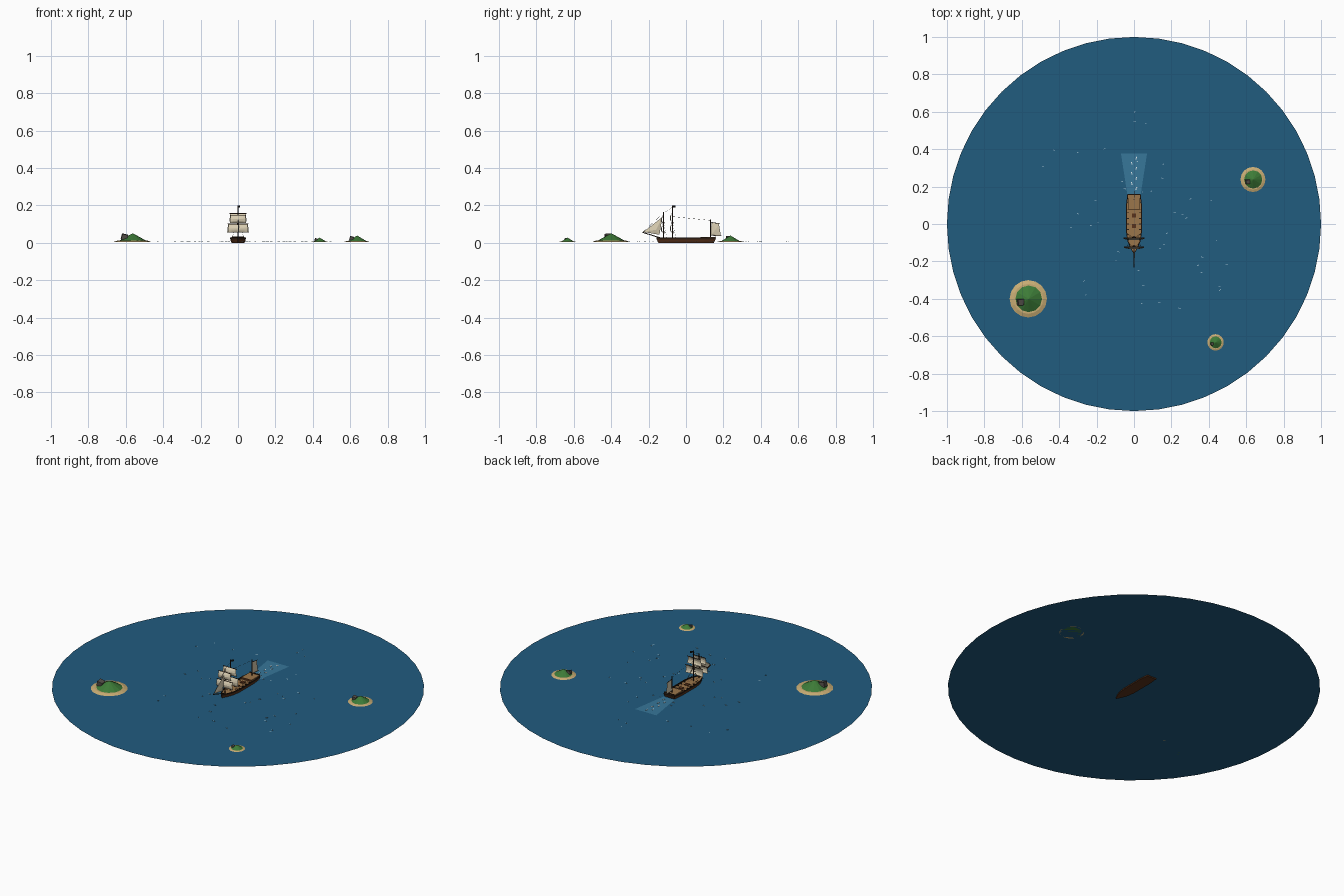
import bpy, bmesh, math, random
from mathutils import Vector

if "Cube" in bpy.data.objects:
    bpy.data.objects.remove(bpy.data.objects["Cube"])
random.seed(4)
SEA = 0.005
mats = {}


def paint(ob, hexcol):
    if hexcol not in mats:
        m = bpy.data.materials.new("paint_" + hexcol)
        c = [(int(hexcol[i:i + 2], 16) / 255) ** 2.2 for i in (0, 2, 4)]
        m.diffuse_color = (*c, 1)
        m.use_nodes = True
        m.node_tree.nodes["Principled BSDF"].inputs["Base Color"].default_value = m.diffuse_color
        mats[hexcol] = m
    ob.data.materials.append(mats[hexcol])
    return ob


def mesh(name, verts, faces, col):
    me = bpy.data.meshes.new(name)
    me.from_pydata(verts, [], faces)
    bm = bmesh.new()
    bm.from_mesh(me)
    bmesh.ops.recalc_face_normals(bm, faces=bm.faces)
    bm.to_mesh(me)
    bm.free()
    ob = bpy.data.objects.new(name, me)
    bpy.context.collection.objects.link(ob)
    return paint(ob, col)


def box(name, loc, size, col, rot=(0, 0, 0)):
    bpy.ops.mesh.primitive_cube_add(size=1, location=loc, rotation=rot)
    ob = bpy.context.object
    ob.name, ob.scale = name, size
    return paint(ob, col)


def cone(name, loc, r1, r2, h, n, col):
    bpy.ops.mesh.primitive_cone_add(vertices=n, radius1=r1, radius2=r2, depth=h,
                                    location=(loc[0], loc[1], loc[2] + h / 2))
    bpy.context.object.name = name
    return paint(bpy.context.object, col)


def spar(name, a, b, r, col, n=6):
    a, b = Vector(a), Vector(b)
    bpy.ops.mesh.primitive_cylinder_add(vertices=n, radius=r, depth=(b - a).length, location=(a + b) / 2,
                                        rotation=(b - a).to_track_quat('Z', 'Y').to_euler())
    bpy.context.object.name = name
    return paint(bpy.context.object, col)


WOOD, DARK, DECK, SAIL, ROPE = "5a3520", "33241a", "9a754c", "d8ccb0", "2a241e"

# sea disc
bpy.ops.mesh.primitive_circle_add(vertices=48, radius=1, fill_type='NGON', location=(0, 0, SEA))
bpy.context.object.name = "sea"
paint(bpy.context.object, "265c7e")

# hull: half outline (y, half width) lofted through several levels
HALF = [(0.158, 0.034), (0.10, 0.041), (-0.04, 0.041), (-0.09, 0.034), (-0.125, 0.02), (-0.157, 0.002)]


def ring(s, z, sy=1):
    pts = [(w * s, y * sy, z) for y, w in HALF]
    return pts + [(-x, y, z) for x, y, z in reversed(pts)]


def loft(name, levels, col, caps=True):
    n = len(HALF) * 2
    v = [p for l in levels for p in ring(*l)]
    f = [(k * n + i, k * n + (i + 1) % n, (k + 1) * n + (i + 1) % n, (k + 1) * n + i)
         for k in range(len(levels) - 1) for i in range(n)]
    if caps:
        f += [tuple(range(n)), tuple(range(len(v) - n, len(v)))]
    return mesh(name, v, f, col)


loft("hull", [(0.85, 0, 0.94), (0.97, 0.012, 0.98), (1, 0.02, 1)], WOOD)
loft("deck", [(0.92, 0.019, 0.97), (0.92, 0.021, 0.97)], DECK)
loft("bulwark", [(1, 0.018, 1), (1.04, 0.027, 1.01), (0.93, 0.027, 0.97), (0.92, 0.02, 0.97)], DARK, False)

# raised stern deck, cabin front, hatches and deck planking seams
box("stern_deck", (0, 0.118, 0.025), (0.066, 0.076, 0.011), DECK)
box("stern_rail", (0, 0.156, 0.031), (0.066, 0.004, 0.008), DARK)
box("cabin_front", (0, 0.079, 0.025), (0.067, 0.003, 0.012), WOOD)
for y in (0.045, -0.01):
    box("hatch", (0, y, 0.0225), (0.024, 0.022, 0.005), WOOD)
for x in (-0.024, -0.016, 0.016, 0.024):
    box("deck_seam", (x, -0.005, 0.0211), (0.001, 0.16, 0.0006), WOOD)
for s in (-1, 1):
    for y in (-0.03, 0, 0.03, 0.06):
        box("gun", (s * 0.034, y, 0.0235), (0.014, 0.004, 0.004), ROPE)


# billowing square sail hung from a yard
def square_sail(name, y, z0, z1, wb, wt):
    nx, nz = 6, 4
    v, f = [], []
    for j in range(nz + 1):
        t = j / nz
        for i in range(nx + 1):
            u = 2 * i / nx - 1
            belly = 0.011 * math.sin(math.pi * (0.1 + 0.9 * t)) * (1 - 0.6 * u * u)
            v.append((u * (wb + (wt - wb) * t), y - 0.004 - belly, z0 + (z1 - z0) * t))
    for j in range(nz):
        for i in range(nx):
            a = j * (nx + 1) + i
            f.append((a, a + 1, a + nx + 2, a + nx + 1))
    mesh(name, v, f, SAIL)
    spar("yard", (-wt - 0.004, y - 0.003, z1), (wt + 0.004, y - 0.003, z1), 0.002, DARK)


# main and fore masts
for name, y, top, k in (("main", -0.072, 0.2, 1), ("fore", -0.12, 0.165, 0.94)):
    spar(name + "_mast", (0, y, 0.015), (0, y, top), 0.003, DARK, 8)
    square_sail(name + "_course", y, 0.055, 0.102 * k, 0.058 * k, 0.053 * k)
    square_sail(name + "_topsail", y, 0.113 * k, 0.156 * k, 0.047 * k, 0.041 * k)
    cone(name + "_top", (0, y, 0.104), 0.005, 0.008, 0.005, 8, DARK)
    # shrouds
    for s in (-1, 1):
        for d in (0.006, 0.018):
            spar("shroud", (s * 0.034, y + d, 0.026), (0, y, 0.108), 0.0005, ROPE, 4)

# flag, mizzen mast, gaff, boom and spanker
mesh("flag", [(0, -0.072, 0.188), (0, -0.072, 0.2), (0.012, -0.056, 0.199), (0.012, -0.056, 0.189)],
     [(0, 1, 2, 3)], "1c1c1c")
spar("mizzen_mast", (0, 0.13, 0.02), (0, 0.13, 0.125), 0.0025, DARK, 8)
spar("gaff", (0, 0.13, 0.11), (0, 0.18, 0.103), 0.0015, DARK)
spar("boom", (0, 0.13, 0.04), (0, 0.19, 0.037), 0.0015, DARK)
mesh("spanker", [(0, 0.133, 0.041), (0, 0.186, 0.038), (0.004, 0.16, 0.072), (0, 0.176, 0.102), (0, 0.136, 0.109)],
     [(0, 1, 2), (1, 3, 2), (3, 4, 2), (4, 0, 2)], SAIL)

# bowsprit, jibs and stays
spar("bowsprit", (0, -0.13, 0.024), (0, -0.232, 0.056), 0.0025, DARK)
mesh("jib", [(0, -0.228, 0.058), (0, -0.126, 0.138), (0, -0.142, 0.043), (0.006, -0.16, 0.07)],
     [(0, 1, 3), (1, 2, 3), (2, 0, 3)], SAIL)
for a, b in (((-0.232), 0.056), (-0.12, 0.16)), ((-0.12, 0.16), (-0.072, 0.19)), ((-0.072, 0.14), (0.13, 0.12)):
    spar("stay", (0, *a), (0, *b), 0.0005, ROPE, 4)

# wake with foam, scattered whitecaps
z = SEA + 0.0015
mesh("wake", [(-0.036, 0.16, z), (0.036, 0.16, z), (0.07, 0.378, z), (-0.07, 0.378, z)], [(0, 1, 2, 3)], "3a7698")
for i in range(7):
    s = -1 if i % 2 else 1
    box("foam", (s * 0.012, 0.19 + i * 0.027, z + 0.001), (0.005, 0.015, 0.0015), "e4eef2", (0, 0, -s * 0.15))
for i in range(45):
    a, r = random.uniform(0, 2 * math.pi), random.uniform(0.15, 0.6)
    box("whitecap", (r * math.cos(a), r * math.sin(a), SEA + 0.001),
        (random.uniform(0.006, 0.014), 0.003, 0.0015), "9fc0d0", (0, 0, random.uniform(-0.6, 0.6)))

# islands: sand ring, green hill, tilted rock
for x, y, r, h in ((-0.565, -0.4, 0.1, 0.05), (0.636, 0.238, 0.067, 0.038), (0.436, -0.633, 0.044, 0.027)):
    cone("island_sand", (x, y, SEA), r, r * 0.8, r * 0.07, 16, "c9ac74")
    cone("island_hill", (x + r * 0.02, y, SEA), r * 0.84, r * 0.02, h - SEA, 12, "3f7a3a")
    box("island_rock", (x - r * 0.42, y - r * 0.18, h * 0.62), (r * 0.32, r * 0.32, r * 0.3), "55504a", (0.1, 0.25, 0.08))
